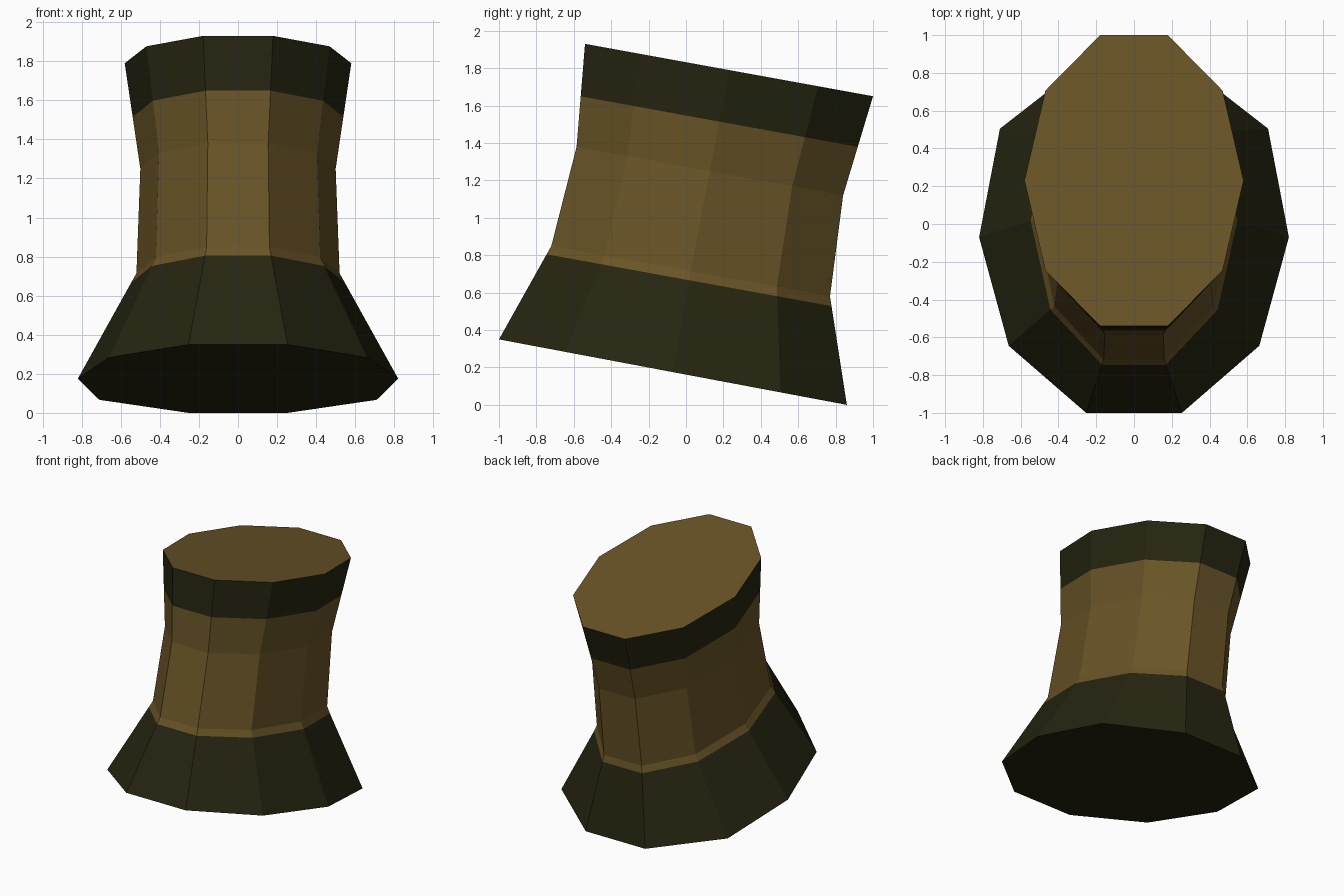
import bpy, bmesh, math

if "Cube" in bpy.data.objects:
    bpy.data.objects.remove(bpy.data.objects["Cube"])

SIDES = 10


def material(name, rgb):
    m = bpy.data.materials.new(name)
    m.diffuse_color = (*rgb, 1)
    m.use_nodes = True
    m.node_tree.nodes["Principled BSDF"].inputs["Base Color"].default_value = m.diffuse_color
    return m


# Main rings: x radius, front (y, z), back (y, z)
base = (0.82, (-1.0, 0.35), (0.86, 0.0))
waist = (0.52, (-0.72, 0.85), (0.77, 0.58))
neck = (0.50, (-0.585, 1.38), (0.84, 1.12))
rim = (0.58, (-0.54, 1.93), (1.0, 1.65))


def between(a, b, t):
    mix = lambda p, q: p + (q - p) * t
    return (mix(a[0], b[0]),
            (mix(a[1][0], b[1][0]), mix(a[1][1], b[1][1])),
            (mix(a[2][0], b[2][0]), mix(a[2][1], b[2][1])))


# Extra rings where the paint changes
rings = [base, between(base, waist, 0.91), waist, neck,
         between(neck, rim, 0.49), rim]
band_colours = [1, 0, 0, 0, 1]  # 0 = brown, 1 = dark

bm = bmesh.new()
flat = math.cos(math.pi / SIDES)  # front and back are flat sides
loops = []
for rx, (yf, zf), (yb, zb) in rings:
    loop = []
    for i in range(SIDES):
        a = 2 * math.pi * (i + 0.5) / SIDES
        t = 0.5 - 0.5 * math.cos(a) / flat   # 0 at front, 1 at back
        x = rx * math.sin(a)
        if rx == base[0] and 0.75 < t < 0.9:  # base is a little fuller behind
            x *= 1.07
        loop.append(bm.verts.new((x, yf + (yb - yf) * t, zf + (zb - zf) * t)))
    loops.append(loop)

# Faceted side bands
for lower, upper, colour in zip(loops, loops[1:], band_colours):
    for i in range(SIDES):
        j = (i + 1) % SIDES
        bm.faces.new((lower[i], lower[j], upper[j], upper[i])).material_index = colour

# Dark underside and brown top
bm.faces.new(loops[0][::-1]).material_index = 1
bm.faces.new(loops[-1]).material_index = 0
bmesh.ops.recalc_face_normals(bm, faces=bm.faces)

mesh = bpy.data.meshes.new("tilted_pedestal")
bm.to_mesh(mesh)
bm.free()
mesh.materials.append(material("brown", (0.141, 0.089, 0.020)))
mesh.materials.append(material("dark olive", (0.0194, 0.0185, 0.0056)))
bpy.context.collection.objects.link(bpy.data.objects.new("tilted_pedestal", mesh))
